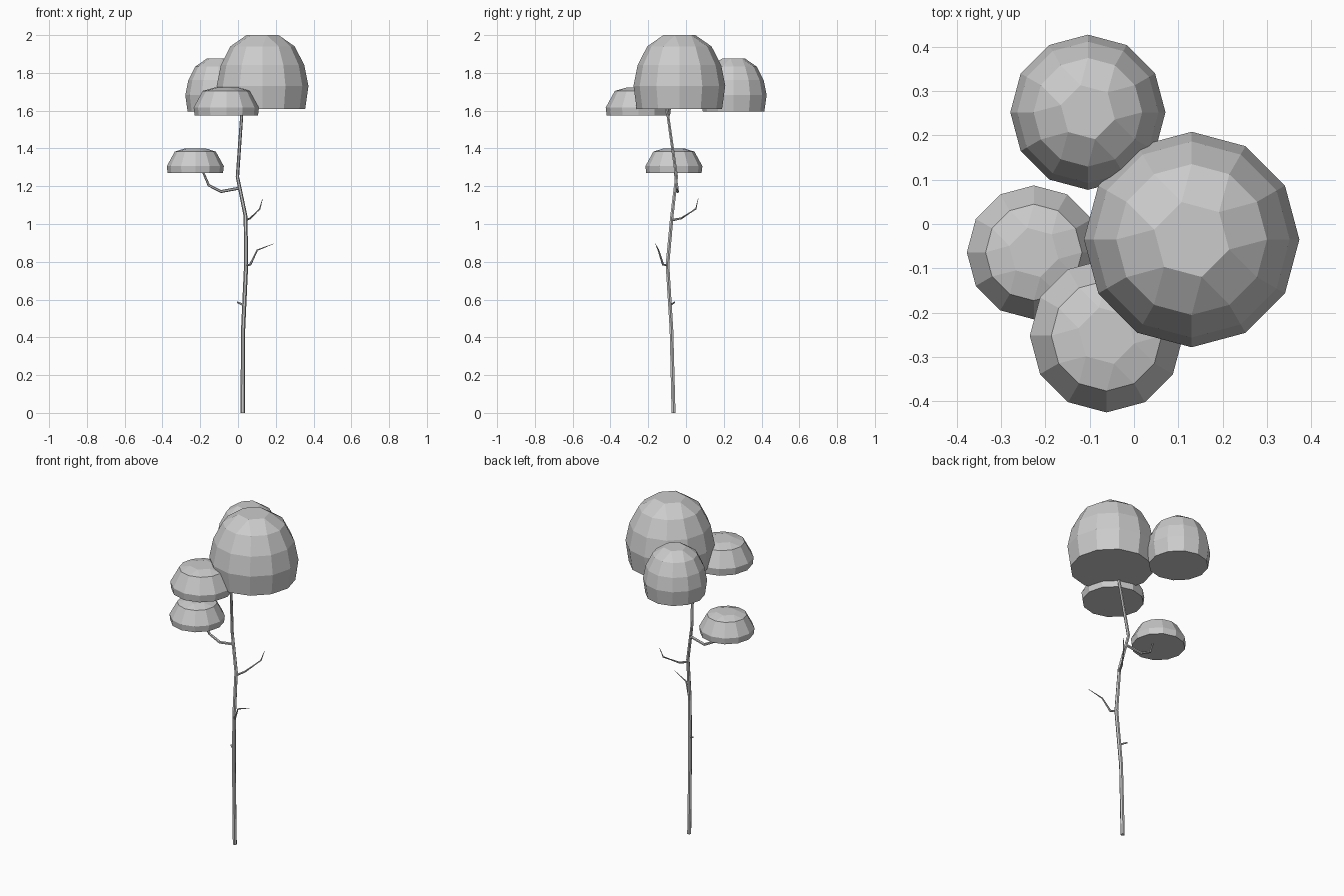
import bpy, bmesh, math
from mathutils import Vector

if "Cube" in bpy.data.objects:
    bpy.data.objects.remove(bpy.data.objects["Cube"])

grey = bpy.data.materials.new("plain grey")
grey.diffuse_color = (0.6, 0.6, 0.6, 1)
grey.use_nodes = True
grey.node_tree.nodes["Principled BSDF"].inputs["Base Color"].default_value = grey.diffuse_color


def finish(name, bm):
    bmesh.ops.recalc_face_normals(bm, faces=bm.faces)
    mesh = bpy.data.meshes.new(name)
    bm.to_mesh(mesh)
    bm.free()
    mesh.materials.append(grey)
    obj = bpy.data.objects.new(name, mesh)
    bpy.context.collection.objects.link(obj)
    return obj


def canopy(name, centre, radius, base, profile, top):
    """Twelve-sided dome; profile and top are (radius, height) in units of radius."""
    bm = bmesh.new()

    def ring(r, h, n, start):
        return [bm.verts.new((centre[0] + radius * r * math.cos(start + i * math.tau / n),
                              centre[1] + radius * r * math.sin(start + i * math.tau / n),
                              base + radius * h)) for i in range(n)]

    rings = [ring(r, h, 12, 0) for r, h in profile]
    bm.faces.new(rings[0])
    for a, b in zip(rings, rings[1:]):
        for i in range(12):
            j = (i + 1) % 12
            bm.faces.new((a[i], a[j], b[j], b[i]))
    # six-sided crown joined with alternating triangles and quads
    last, crown = rings[-1], ring(*top, 6, math.radians(-15))
    for k in range(6):
        a, b = last[2 * k], last[2 * k + 1]
        before = last[2 * k - 1]
        bm.faces.new((before, a, crown[k]))
        bm.faces.new((a, b, crown[(k + 1) % 6], crown[k]))
    bm.faces.new(crown)
    return finish(name, bm)


def limb(name, path, radii, sides=6):
    """Faceted tapering tube through the path points."""
    pts = [Vector(p) for p in path]
    bm = bmesh.new()
    rings = []
    for i, p in enumerate(pts):
        d = (pts[min(i + 1, len(pts) - 1)] - pts[max(i - 1, 0)]).normalized()
        ref = Vector((0, 1, 0)) if abs(d.y) < 0.8 else Vector((1, 0, 0))
        u = d.cross(ref).normalized()
        v = d.cross(u)
        rings.append([bm.verts.new(p + radii[i] * (u * math.cos(t) + v * math.sin(t)))
                      for t in (k * math.tau / sides for k in range(sides))])
    for a, b in zip(rings, rings[1:]):
        for k in range(sides):
            j = (k + 1) % sides
            bm.faces.new((a[k], a[j], b[j], b[k]))
    bm.faces.new(rings[0])
    bm.faces.new(rings[-1])
    return finish(name, bm)


# Foliage: two tall domes and two flat ones
tall = [(0.93, 0), (1, 0.5), (0.91, 0.95), (0.70, 1.36)]
flat = [(0.97, 0), (1, 0.24), (0.72, 0.75)]
canopy("large_canopy", (0.13, -0.035), 0.243, 1.61, tall, (0.36, 1.605))
canopy("back_canopy", (-0.104, 0.252), 0.175, 1.595, tall, (0.36, 1.605))
canopy("front_canopy", (-0.062, -0.252), 0.173, 1.575, flat, (0.38, 0.85))
canopy("low_canopy", (-0.226, -0.064), 0.151, 1.27, flat, (0.38, 0.86))

# Trunk
limb("trunk",
     [(0.025, -0.066, 0), (0.027, -0.077, 0.44), (0.043, -0.098, 0.785),
      (0.040, -0.075, 1.04), (-0.003, -0.050, 1.25), (0.024, -0.105, 1.64)],
     [0.012, 0.011, 0.011, 0.010, 0.009, 0.008])

# Branches
limb("canopy_branch",
     [(0.008, -0.055, 1.19), (-0.09, -0.045, 1.172), (-0.155, -0.048, 1.205), (-0.187, -0.062, 1.28)],
     [0.008, 0.008, 0.007, 0.005])
limb("upper_twig",
     [(0.040, -0.078, 1.02), (0.065, -0.025, 1.03), (0.115, 0.052, 1.08), (0.130, 0.065, 1.135)],
     [0.007, 0.005, 0.004, 0.001])
limb("middle_twig",
     [(0.043, -0.098, 0.782), (0.065, -0.122, 0.785), (0.102, -0.146, 0.862), (0.188, -0.162, 0.895)],
     [0.007, 0.006, 0.004, 0.001])
limb("lower_stub",
     [(0.032, -0.083, 0.57), (-0.004, -0.061, 0.586)],
     [0.006, 0.004])
